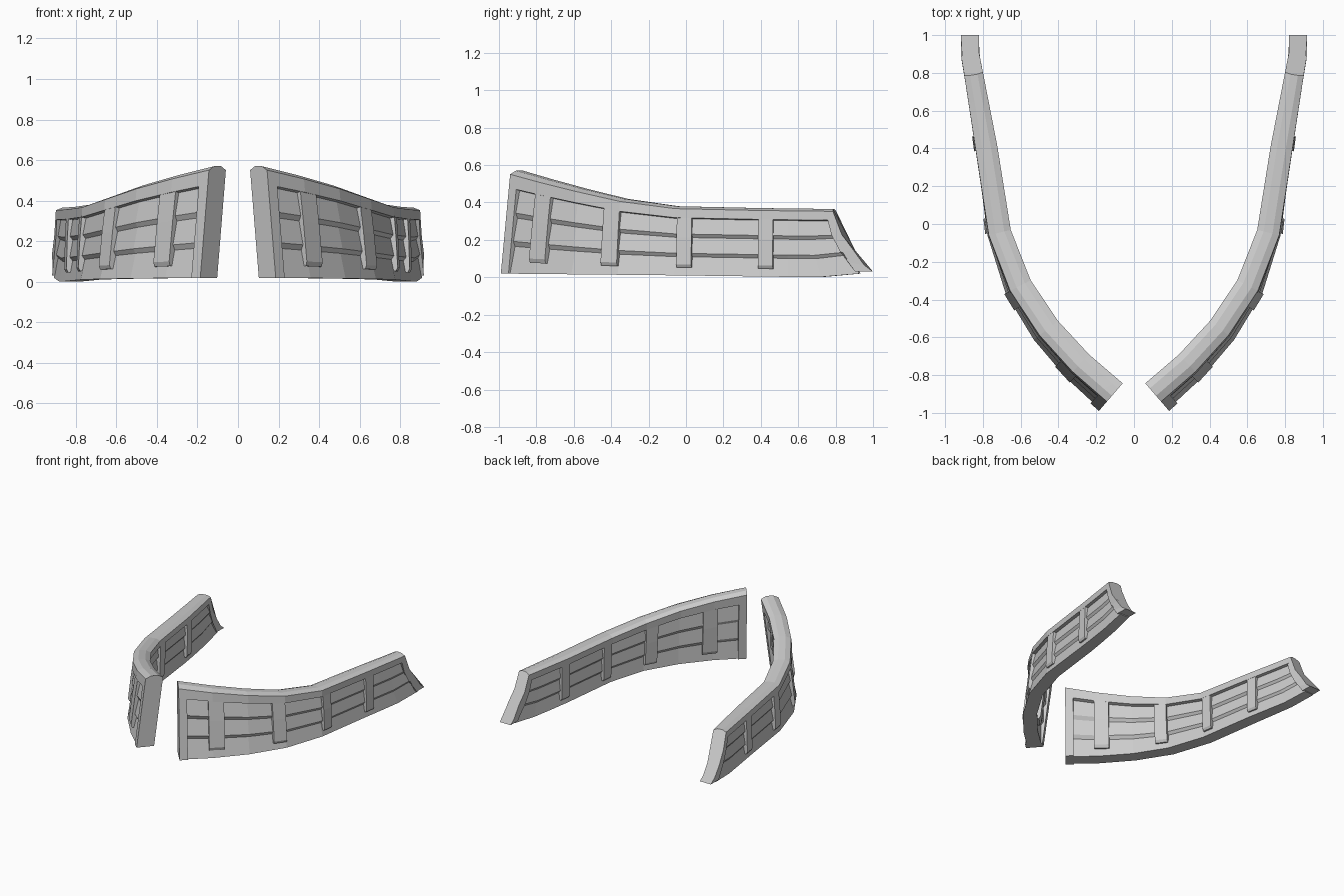
import bpy, bmesh

if "Cube" in bpy.data.objects:
    bpy.data.objects.remove(bpy.data.objects["Cube"])

mat = bpy.data.materials.new("plain grey")
mat.diffuse_color = (0.6, 0.6, 0.6, 1)
mat.use_nodes = True
mat.node_tree.nodes["Principled BSDF"].inputs["Base Color"].default_value = mat.diffuse_color


def lerp(x, table):
    """Piecewise linear lookup in a table of (x, value) pairs."""
    if x <= table[0][0]:
        return table[0][1]
    for (x0, a), (x1, b) in zip(table, table[1:]):
        if x <= x1:
            return a + (b - a) * (x - x0) / (x1 - x0)
    return table[-1][1]


# plan curve of the wall centre as (y, x), with its smoothed slope dx/dy
PATH = [(-0.89, 0.10), (-0.735, 0.28), (-0.55, 0.45), (-0.325, 0.60),
        (-0.045, 0.71), (0.4, 0.78), (0.8, 0.85), (0.9, 0.868), (1.0, 0.868)]
SLOPE = []
for i, (y, x) in enumerate(PATH):
    a, b = PATH[max(i - 1, 0)], PATH[min(i + 1, len(PATH) - 1)]
    SLOPE.append((y, (b[1] - a[1]) / (b[0] - a[0])))
HALF = [(-0.89, 0.064), (-0.55, 0.062), (0.4, 0.058), (0.8, 0.05), (1, 0.047)]
TOP = [(-0.89, 0.57), (-0.735, 0.525), (-0.55, 0.475), (-0.325, 0.42),
       (-0.045, 0.38), (0.4, 0.37), (0.8, 0.365)]
BOTTOM = [(-0.9, 0.02), (0.0, 0.01), (0.72, 0.0), (0.9, 0.035), (0.95, 0.01), (1, 0.03)]
LEAN = [(-0.89, 0.068), (-0.325, 0.04), (0, 0.015), (0.8, 0.0)]
AFT_CURVE = [(0, 0.21), (0.33, 0.11), (0.6, 0.05), (1, 0)]
AFT_BLEND = [(0.55, 0), (0.75, 0.75), (0.79, 1)]


def place(t, u, v):
    """Map length t, thickness u (-1..1) and height v (0..1) to space."""
    y = t + lerp(t, AFT_BLEND) * lerp(v, AFT_CURVE)
    s = lerp(y, SLOPE)
    n = (1 + s * s) ** 0.5
    off = u * lerp(y, HALF) + (1 - v) * lerp(t, LEAN)
    zb = lerp(y, BOTTOM)
    return (lerp(y, PATH) + off / n, y - off * s / n,
            zb + (lerp(t, TOP) - zb) * v)


def sweep(name, stations, side):
    """Sweep a symmetric section along the wall and mirror it to both sides."""
    section = side + [(-u, v) for u, v in reversed(side)]
    bm = bmesh.new()
    rings = [[bm.verts.new(place(t, u, v)) for u, v in section] for t in stations]
    k = len(section)
    for a, b in zip(rings, rings[1:]):
        for i in range(k):
            j = (i + 1) % k
            bm.faces.new((a[i], a[j], b[j], b[i]))
    bm.faces.new(rings[0])
    bm.faces.new(rings[-1][::-1])
    bmesh.ops.recalc_face_normals(bm, faces=bm.faces[:])
    me = bpy.data.meshes.new(name)
    bm.to_mesh(me)
    bm.free()
    me.materials.append(mat)
    ob = bpy.data.objects.new(name, me)
    bpy.context.collection.objects.link(ob)
    ob.modifiers.new("Mirror", 'MIRROR')


# wall: thick cap rail over three overlapping planks on each face
sweep("planked_wall",
      [-0.865, -0.735, -0.55, -0.325, -0.045, 0.4, 0.55, 0.65, 0.76],
      [(0.4, 1), (1, 0.965), (1, 0.835), (0.6, 0.822), (0.8, 0.60), (0.56, 0.55),
       (0.78, 0.32), (0.54, 0.27), (0.82, 0)])

# end posts, the aft one swept out in a curve
POST = [(0.4, 1), (1, 0.965), (1, 0.8), (1, 0.6), (1, 0.33), (1, 0.15), (1, 0)]
sweep("front_post", [-0.89, -0.852], POST)
sweep("aft_post", [0.75, 0.79], POST)

# upright ribs standing proud of the planks inside and out
for i, t in enumerate((-0.715, -0.365, 0.005, 0.435)):
    sweep(f"rib_{i + 1}", [t - 0.039, t + 0.039],
          [(0.98, 0.84), (1.04, 0.55), (1.06, 0.16), (0.9, 0.115)])
